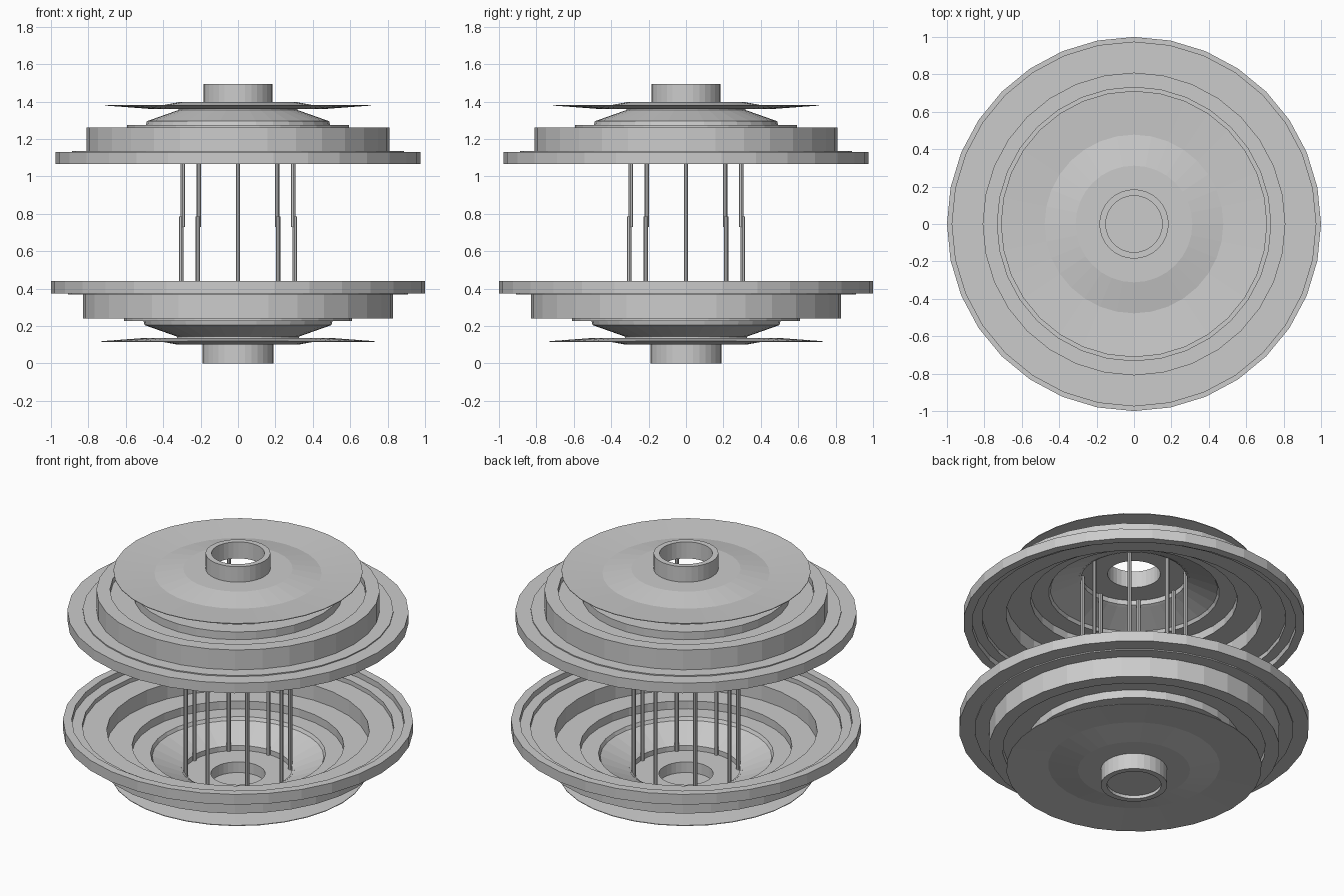
import bpy, bmesh, math
from mathutils import Matrix

SEGMENTS = 32
TOTAL_HEIGHT = 1.495
UPPER_SCALE = 0.975

cube = bpy.data.objects.get("Cube")
if cube:
    bpy.data.objects.remove(cube, do_unlink=True)

grey = bpy.data.materials.new("plain_grey")
grey.use_nodes = True
colour = (0.6, 0.6, 0.6, 1)
grey.diffuse_color = colour
grey.node_tree.nodes["Principled BSDF"].inputs["Base Color"].default_value = colour


def add_object(name, bm, upper):
    """Finish a part; upper parts are the lower ones shrunk and turned over."""
    if upper:
        flip = Matrix.Diagonal((UPPER_SCALE, UPPER_SCALE, -UPPER_SCALE, 1))
        bm.transform(Matrix.Translation((0, 0, TOTAL_HEIGHT)) @ flip)
    bmesh.ops.recalc_face_normals(bm, faces=bm.faces)
    mesh = bpy.data.meshes.new(name)
    bm.to_mesh(mesh)
    bm.free()
    mesh.materials.append(grey)
    obj = bpy.data.objects.new(name, mesh)
    bpy.context.collection.objects.link(obj)


def lathe(name, profile, upper):
    """Spin a closed outline of (radius, height) points around z."""
    bm = bmesh.new()
    rings = []
    for r, z in profile:
        rings.append([bm.verts.new((r * math.cos(a), r * math.sin(a), z))
                      for a in (math.tau * i / SEGMENTS for i in range(SEGMENTS))])
    for k, ring in enumerate(rings):
        following = rings[(k + 1) % len(rings)]
        for i in range(SEGMENTS):
            j = (i + 1) % SEGMENTS
            bm.faces.new((ring[i], ring[j], following[j], following[i]))
    add_object(name, bm, upper)


def rods(name, upper):
    """Eight thin rods standing in a circle."""
    bm = bmesh.new()
    low, high = 0.11, 0.785
    for i in range(8):
        a = math.tau * i / 8
        place = Matrix.Translation((0.303 * math.cos(a), 0.303 * math.sin(a), (low + high) / 2))
        bmesh.ops.create_cone(bm, cap_ends=True, segments=8, radius1=0.012,
                              radius2=0.012, depth=high - low, matrix=place)
    add_object(name, bm, upper)


# Stepped bowl: inside surface from rim to hub, then outside surface back to rim
bowl = [(1, 0.44), (0.95, 0.44), (0.95, 0.405), (0.89, 0.405), (0.89, 0.378),
        (0.75, 0.378), (0.75, 0.282), (0.605, 0.282), (0.605, 0.232), (0.5, 0.232),
        (0.49, 0.212), (0.32, 0.142), (0.31, 0.138), (0.5, 0.205), (0.505, 0.226),
        (0.61, 0.226), (0.61, 0.276), (0.75, 0.276), (0.75, 0.24), (0.83, 0.24),
        (0.83, 0.368), (0.91, 0.368), (0.91, 0.375), (1, 0.375)]
# Thin dished flange around the hub
flange = [(0.155, 0.1), (0.32, 0.1), (0.49, 0.131), (0.73, 0.115),
          (0.73, 0.119), (0.49, 0.137), (0.32, 0.107), (0.155, 0.107)]
# Cone joining the flange to the bowl
collar = [(0.31, 0.103), (0.325, 0.103), (0.325, 0.145), (0.31, 0.138)]
hub = [(0.155, 0), (0.19, 0), (0.19, 0.105), (0.155, 0.105)]

for side, upper in (("lower", False), ("upper", True)):
    lathe(side + "_bowl", bowl, upper)
    lathe(side + "_flange", flange, upper)
    lathe(side + "_collar", collar, upper)
    lathe(side + "_hub_tube", hub, upper)
    rods(side + "_rods", upper)

# Plug closing the lower hub
plug = bmesh.new()
bmesh.ops.create_cone(plug, cap_ends=True, segments=SEGMENTS, radius1=0.157, radius2=0.157,
                      depth=0.02, matrix=Matrix.Translation((0, 0, 0.03)))
add_object("lower_hub_plug", plug, False)
